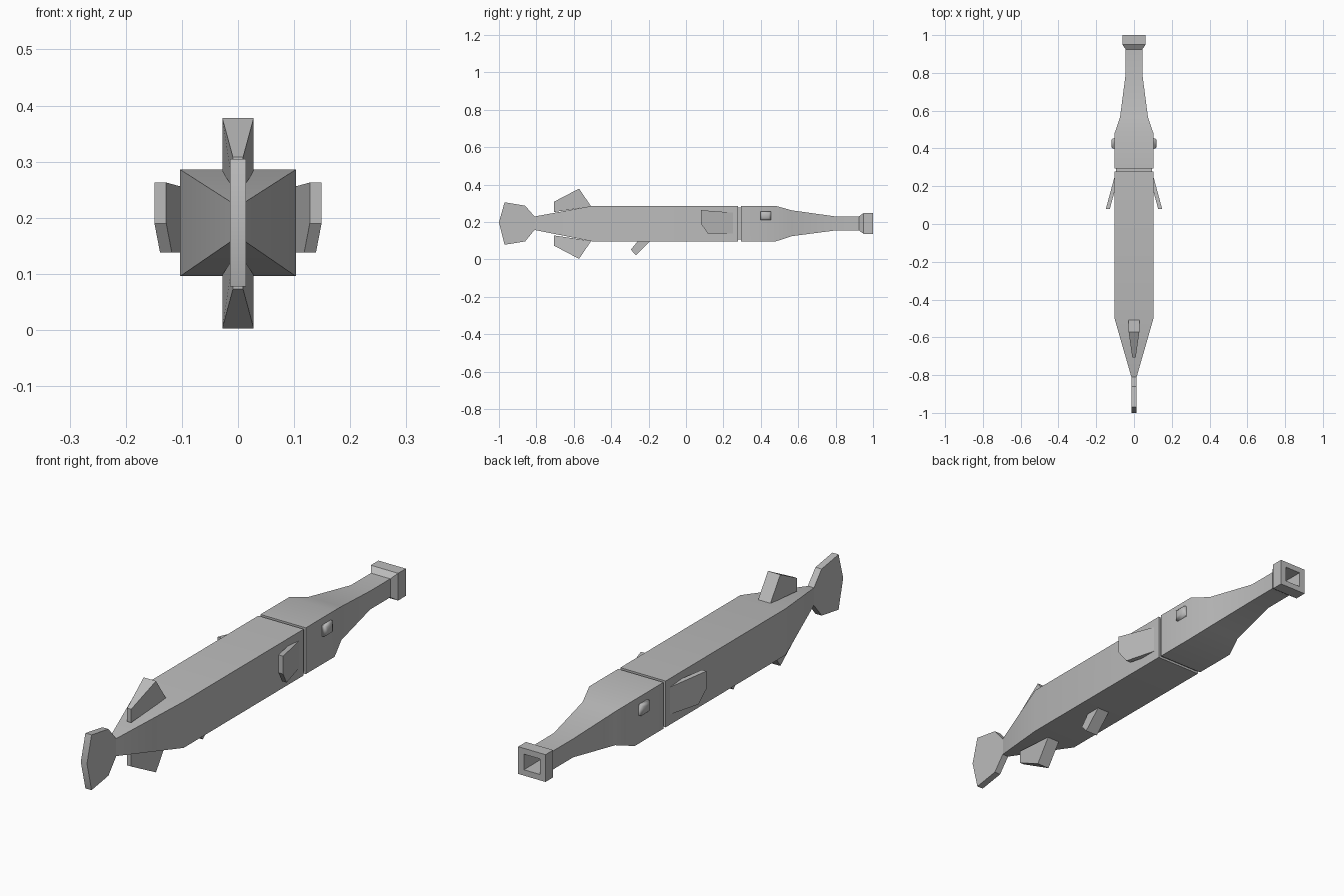
import bpy, bmesh, math
from mathutils import Vector

if "Cube" in bpy.data.objects:
    bpy.data.objects.remove(bpy.data.objects["Cube"])

grey = bpy.data.materials.new("plain grey")
grey.diffuse_color = (0.5, 0.5, 0.5, 1)
grey.use_nodes = True
grey.node_tree.nodes["Principled BSDF"].inputs["Base Color"].default_value = grey.diffuse_color


def finish(name, bm, angle=30):
    bmesh.ops.recalc_face_normals(bm, faces=bm.faces)
    me = bpy.data.meshes.new(name)
    bm.to_mesh(me)
    bm.free()
    me.materials.append(grey)
    ob = bpy.data.objects.new(name, me)
    bpy.context.collection.objects.link(ob)
    bpy.ops.object.select_all(action='DESELECT')
    ob.select_set(True)
    bpy.context.view_layer.objects.active = ob
    bpy.ops.object.shade_smooth_by_angle(angle=math.radians(angle))
    return ob


def skin(name, rings, angle=30):
    """Bridge equal-sized point loops and cap both ends."""
    bm = bmesh.new()
    loops = [[bm.verts.new(p) for p in r] for r in rings]
    n = len(loops[0])
    for a, b in zip(loops, loops[1:]):
        for i in range(n):
            j = (i + 1) % n
            bm.faces.new((a[i], a[j], b[j], b[i]))
    bm.faces.new(loops[0][::-1])
    bm.faces.new(loops[-1])
    return finish(name, bm, angle)


def box_loft(name, sections):
    """Rectangular sections along y: (y, half width, bottom, top)."""
    return skin(name, [[(-w, y, lo), (w, y, lo), (w, y, hi), (-w, y, hi)]
                       for y, w, lo, hi in sections])


def fin(name, outline):
    """Upright fin from (y, z, half width) points."""
    return skin(name, [[(s * w, y, z) for y, z, w in outline] for s in (-1, 1)])


# Trunk, tapering to the tail root
box_loft("trunk", [(-0.81, 0.014, 0.157, 0.229), (-0.50, 0.103, 0.096, 0.286),
                   (0.279, 0.103, 0.096, 0.286)])

# Recessed neck in the gill gap
box_loft("gill_gap", [(0.27, 0.094, 0.105, 0.277), (0.30, 0.094, 0.105, 0.277)])

# Head with long snout, flared lips and hollow mouth
box_loft("head", [(0.293, 0.103, 0.096, 0.286), (0.48, 0.103, 0.096, 0.286),
                  (0.565, 0.074, 0.124, 0.262), (0.795, 0.044, 0.154, 0.230),
                  (0.925, 0.044, 0.154, 0.230), (0.95, 0.062, 0.136, 0.248),
                  (1.0, 0.062, 0.136, 0.248), (1.0, 0.036, 0.160, 0.224),
                  (0.90, 0.034, 0.162, 0.222)])

# Tail fin
T = 0.014
fin("tail_fin", [(-0.80, 0.229, T), (-0.81, 0.229, T), (-0.86, 0.287, T),
                 (-0.97, 0.305, T), (-1.0, 0.198, T), (-0.97, 0.078, T),
                 (-0.86, 0.096, T), (-0.81, 0.157, T), (-0.80, 0.157, T)])

# Back fin and matching belly fin, wedge-shaped in plan
back = [(-0.507, 0.283, 0.028), (-0.572, 0.378, 0.028),
        (-0.706, 0.308, 0.009), (-0.706, 0.253, 0.009)]
fin("back_fin", back)
fin("belly_fin", [(y, 0.381 - z, w) for y, z, w in back])

# Small slanted fin under the belly
fin("pelvic_fin", [(-0.25, 0.106, 0.028), (-0.295, 0.052, 0.028),
                   (-0.268, 0.022, 0.028), (-0.183, 0.106, 0.028)])

# Side fins, swept out backwards, and eyes
side_outline = [(0.25, 0.250), (0.08, 0.263), (0.08, 0.190),
                (0.117, 0.138), (0.25, 0.138)]
for s, side in ((1, "right"), (-1, "left")):
    outer = lambda y: 0.103 + (0.25 - y) * 0.27
    skin(side + "_side_fin", [[(s * (outer(y) - d), y, z) for y, z in side_outline]
                              for d in (0.0, 0.021)])
    rings = []
    for x, r in ((0.098, 0.029), (0.114, 0.027), (0.120, 0.016)):
        rings.append([(s * x, 0.426 + a * r, 0.234 + b * r * 0.8)
                      for a, b in ((-1, -1), (1, -1), (1, 1), (-1, 1))])
    skin(side + "_eye", rings, 80)
